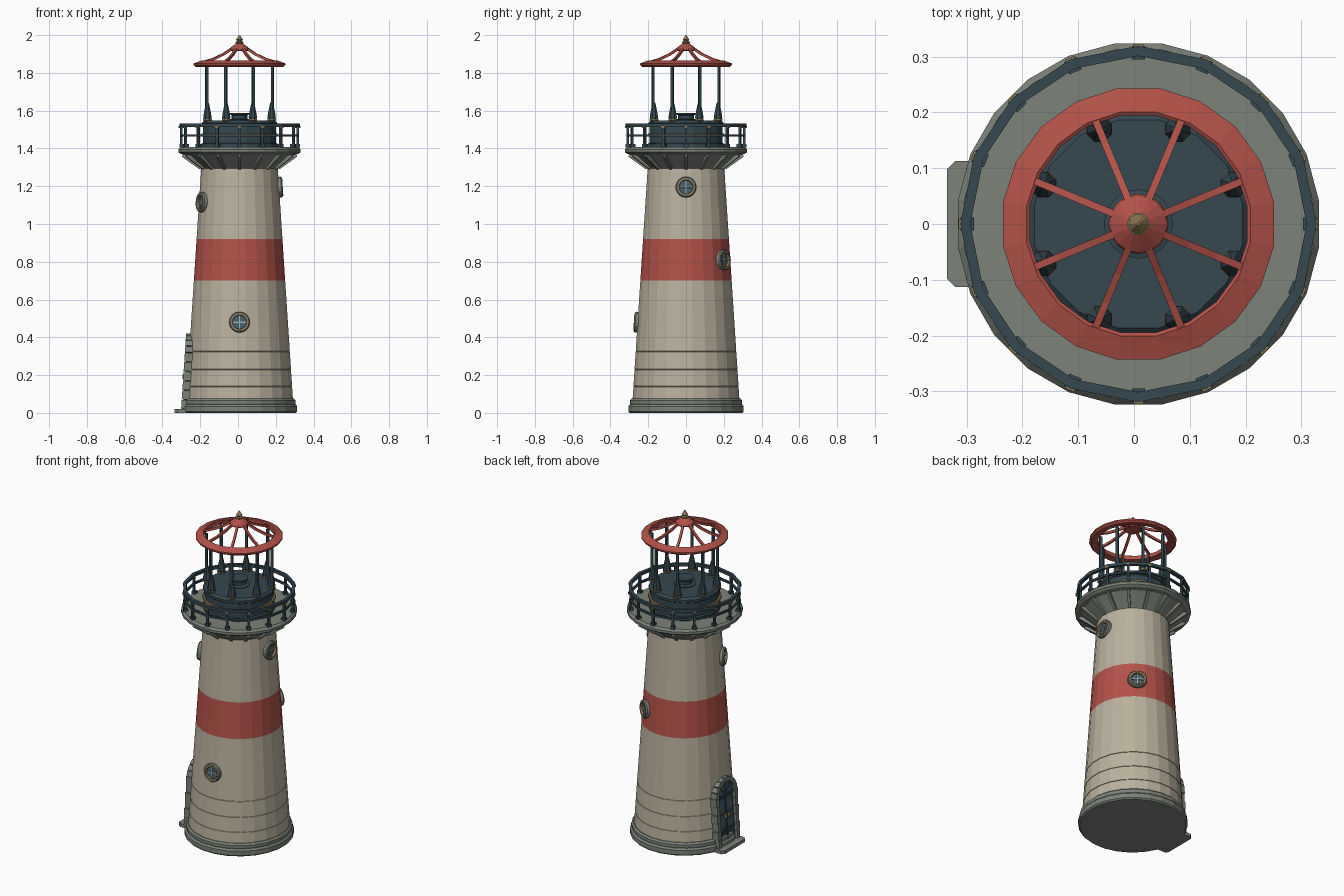
import bpy, bmesh
from math import sin, cos, pi, radians, atan2
from mathutils import Matrix, Vector

if "Cube" in bpy.data.objects:
    bpy.data.objects.remove(bpy.data.objects["Cube"])

CENTRE = Matrix.Translation((0.008, 0, 0))


def material(name, *rgb):
    m = bpy.data.materials.new(name)
    m.use_nodes = True
    m.diffuse_color = (*rgb, 1)
    m.node_tree.nodes["Principled BSDF"].inputs["Base Color"].default_value = (*rgb, 1)
    return m


CREAM = material("cream plaster", 0.49, 0.44, 0.34)
RED = material("brick red", 0.45, 0.085, 0.065)
STONE = material("grey stone", 0.20, 0.225, 0.19)
IRON = material("dark teal iron", 0.035, 0.065, 0.08)
BRASS = material("dull brass", 0.27, 0.19, 0.09)
GLASS = material("blue glass", 0.06, 0.12, 0.15)
BAR = material("pale bars", 0.32, 0.42, 0.44)


def finish(name, bm, mat, matrix=Matrix.Identity(4)):
    bmesh.ops.recalc_face_normals(bm, faces=bm.faces)
    bm.transform(CENTRE @ matrix)
    mesh = bpy.data.meshes.new(name)
    bm.to_mesh(mesh)
    bm.free()
    mesh.materials.append(mat)
    ob = bpy.data.objects.new(name, mesh)
    bpy.context.collection.objects.link(ob)
    return ob


def lathe(name, profile, n, mat, turn=0.0, closed=False, matrix=Matrix.Identity(4)):
    """Spin (radius, height) points into an n-sided solid or ring."""
    bm = bmesh.new()
    rings = []
    for r, z in profile:
        rings.append([bm.verts.new((r * cos(turn + 2 * pi * i / n), r * sin(turn + 2 * pi * i / n), z))
                      for i in range(n)])
    pairs = list(zip(rings, rings[1:]))
    if closed:
        pairs.append((rings[-1], rings[0]))
    else:
        bm.faces.new(rings[0])
        bm.faces.new(rings[-1])
    for a, b in pairs:
        for i in range(n):
            j = (i + 1) % n
            bm.faces.new((a[i], a[j], b[j], b[i]))
    return finish(name, bm, mat, matrix)


def add_box(bm, size, at, rot=Matrix.Identity(4)):
    bmesh.ops.create_cube(bm, size=1, matrix=Matrix.Translation(at) @ rot @ Matrix.Diagonal((*size, 1)))


def add_bar(bm, a, b, width, depth):
    a, b = Vector(a), Vector(b)
    d = b - a
    rot = d.to_track_quat('Z', 'Y').to_matrix().to_4x4()
    add_box(bm, (width, depth, d.length), (a + b) / 2, rot)


def around(build, n, start=0.0):
    """Repeat a part built at +x around the axis."""
    bm = bmesh.new()
    for i in range(n):
        part = bmesh.new()
        build(part)
        part.transform(Matrix.Rotation(start + 2 * pi * i / n, 4, 'Z'))
        tmp = bpy.data.meshes.new("tmp")
        part.to_mesh(tmp)
        part.free()
        bm.from_mesh(tmp)
        bpy.data.meshes.remove(tmp)
    return bm


def tower_r(z):
    return 0.290 - 0.066 * z


# Tower wall with shallow course grooves and a red band
HALF = pi / 24
profile = [(tower_r(0.05), 0.05)]
for z in (0.14, 0.23, 0.325):
    r = tower_r(z)
    profile += [(r, z - 0.002), (r - 0.003, z - 0.001), (r - 0.003, z + 0.001), (r, z + 0.002)]
profile += [(tower_r(z), z) for z in (0.70, 0.92, 1.31)]
tower = lathe("tower_wall", profile, 24, CREAM, HALF)
tower.data.materials.append(RED)
for p in tower.data.polygons:
    if 0.71 < p.center.z < 0.91:
        p.material_index = 1

# Stone plinth
lathe("plinth", [(0.300, 0), (0.308, 0.008), (0.308, 0.035), (0.302, 0.043), (0.298, 0.045),
                 (0.300, 0.052), (0.300, 0.066), (0.290, 0.075)], 24, STONE, HALF)

# Gallery deck with brackets below
lathe("gallery_deck", [(0.20, 1.29), (0.21, 1.30), (0.285, 1.365), (0.312, 1.37), (0.326, 1.38),
                       (0.326, 1.395), (0.315, 1.408)], 24, STONE, HALF)
finish("gallery_brackets", around(lambda b: add_bar(b, (0.205, 0, 1.298), (0.300, 0, 1.366), 0.016, 0.022),
                                  16), STONE)

# Railing
for name, z, h in (("top_rail", 1.522, 0.009), ("middle_rail", 1.468, 0.006)):
    lathe(name, [(0.310 + h, z - h), (0.310 + h, z + h), (0.310 - h, z + h), (0.310 - h, z - h)],
          16, IRON, closed=True)
finish("rail_posts", around(lambda b: add_box(b, (0.013, 0.013, 0.12), (0.309, 0, 1.46)), 16), IRON)
finish("rail_post_feet", around(lambda b: add_box(b, (0.024, 0.024, 0.018), (0.307, 0, 1.414)), 16), IRON)
finish("rail_clips", around(lambda b: add_box(b, (0.008, 0.018, 0.012), (0.318, 0, 1.513)), 16), BRASS)

# Lantern base drum
T16 = pi / 16
lathe("lantern_drum", [(0.205, 1.40), (0.205, 1.425), (0.196, 1.43), (0.196, 1.515), (0.203, 1.52),
                       (0.203, 1.535), (0.190, 1.547)], 16, IRON, T16)
lathe("drum_band", [(0.195, 1.462), (0.206, 1.462), (0.206, 1.48), (0.195, 1.48)], 16, BRASS, T16, True)
lathe("lamp_pedestal", [(0.062, 1.54), (0.062, 1.552), (0.042, 1.557), (0.042, 1.575), (0.050, 1.58),
                        (0.050, 1.588)], 16, IRON)

# Lantern posts with spearhead feet
P8 = pi / 8
finish("lantern_posts", around(lambda b: add_box(b, (0.014, 0.014, 0.30), (0.189, 0, 1.69)), 8, P8), IRON)
for i in range(8):
    spin = Matrix.Rotation(P8 + i * pi / 4, 4, 'Z') @ Matrix.Translation((0.184, 0, 0))
    lathe("post_foot", [(0.020, 1.545), (0.024, 1.565), (0.019, 1.595), (0.010, 1.635), (0.006, 1.645)],
          8, IRON, matrix=spin)
    lathe("post_collar", [(0.022, 1.545), (0.025, 1.548), (0.025, 1.555), (0.020, 1.558)], 8, BRASS, matrix=spin)

# Open roof: ring, curved ribs, cap and finial
lathe("roof_ring", [(0.197, 1.838), (0.235, 1.832), (0.246, 1.842), (0.246, 1.850), (0.203, 1.866),
                    (0.197, 1.862)], 20, RED, pi / 20, True)


def rib(b):
    path = [(0.203, 1.858), (0.150, 1.873), (0.095, 1.897), (0.040, 1.930)]
    for (r0, z0), (r1, z1) in zip(path, path[1:]):
        add_bar(b, (r0, 0, z0), (r1, 0, z1), 0.013, 0.013)


finish("roof_ribs", around(rib, 8, P8), RED)
lathe("roof_cap", [(0.045, 1.915), (0.054, 1.922), (0.050, 1.932), (0.022, 1.953), (0.014, 1.958)], 16, RED)
lathe("finial", [(0.015, 1.953), (0.021, 1.958), (0.021, 1.964), (0.012, 1.968), (0.018, 1.976),
                 (0.012, 1.985), (0.003, 2.0)], 10, BRASS)

# Round windows: local z points out of the wall
TILT = 0.066
for deg, z in ((-90, 0.48), (56, 0.81), (204, 1.115), (0, 1.195)):
    m = (Matrix.Rotation(radians(deg), 4, 'Z') @ Matrix.Translation((tower_r(z), 0, z))
         @ Matrix.Rotation(pi / 2 - TILT, 4, 'Y'))
    lathe("window_surround", [(0.040, -0.02), (0.055, -0.02), (0.055, 0.010), (0.050, 0.016), (0.043, 0.016)],
          16, STONE, closed=True, matrix=m)
    lathe("window_ring", [(0.034, -0.01), (0.045, -0.01), (0.045, 0.018), (0.037, 0.018)],
          16, BRASS, closed=True, matrix=m)
    lathe("window_glass", [(0.038, -0.01), (0.038, 0.004)], 16, GLASS, matrix=m)
    bm = bmesh.new()
    add_box(bm, (0.074, 0.007, 0.008), (0, 0, 0.006))
    add_box(bm, (0.007, 0.074, 0.008), (0, 0, 0.006))
    finish("window_bars", bm, BAR, m)

# Doorway: local x points out of the wall, leaning with it
DOOR = (Matrix.Rotation(pi, 4, 'Z') @ Matrix.Translation((tower_r(0), 0, 0)) @ Matrix.Rotation(-TILT, 4, 'Y'))
SPRING = 0.32


def arch_plate(name, half, bottom, spring, x0, x1, mat):
    bm = bmesh.new()
    pts = [(-half, bottom), (half, bottom)]
    pts += [(half * cos(pi * i / 12), spring + half * sin(pi * i / 12)) for i in range(13)]
    face = bm.faces.new([bm.verts.new((x0, y, z)) for y, z in pts])
    out = bmesh.ops.extrude_face_region(bm, geom=[face])["geom"]
    bmesh.ops.translate(bm, vec=(x1 - x0, 0, 0), verts=[v for v in out if isinstance(v, bmesh.types.BMVert)])
    finish(name, bm, mat, DOOR)


arch_plate("door_leaf", 0.078, 0.02, SPRING, -0.03, 0.004, IRON)

bm = bmesh.new()
for side in (-1, 1):
    for i in range(6):
        wide = 0.030 if i % 2 else 0.025
        add_box(bm, (0.065, wide, 0.047), (-0.012, side * (0.075 + wide / 2), 0.045 + i * 0.05))
for i in range(9):
    a = pi * (i + 0.5) / 9
    add_box(bm, (0.065, 0.026, 0.031), (-0.012, 0.088 * cos(a), SPRING + 0.088 * sin(a)),
            Matrix.Rotation(a, 4, 'X'))
finish("door_surround", bm, STONE, DOOR)

# Door panes, bars and handle
bm = bmesh.new()
for side in (-1, 1):
    for z in (0.16, 0.255):
        add_box(bm, (0.004, 0.05, 0.08), (0.005, side * 0.034, z))
finish("door_panes", bm, GLASS, DOOR)
arch_plate("door_fanlight", 0.062, SPRING - 0.005, SPRING, 0.003, 0.007, GLASS)
bm = bmesh.new()
for i in range(1, 4):
    a = pi * i / 4
    add_bar(bm, (0.008, 0, SPRING), (0.008, 0.066 * cos(a), SPRING + 0.066 * sin(a)), 0.006, 0.006)
add_box(bm, (0.010, 0.15, 0.012), (0.006, 0, SPRING - 0.008))
add_box(bm, (0.010, 0.008, 0.29), (0.006, 0, 0.165))
add_box(bm, (0.010, 0.14, 0.012), (0.006, 0, 0.105))
finish("door_bars", bm, IRON, DOOR)
bm = bmesh.new()
for side in (-1, 1):
    add_box(bm, (0.022, 0.008, 0.022), (0.014, side * 0.014, 0.19))
finish("door_handles", bm, BRASS, DOOR)

# Doorstep with clipped corners
bm = bmesh.new()
step = [(0.20, 0.113), (0.328, 0.113), (0.343, 0.098)]
pts = step + [(x, -y) for x, y in reversed(step)]
face = bm.faces.new([bm.verts.new((-x, y, 0)) for x, y in pts])
out = bmesh.ops.extrude_face_region(bm, geom=[face])["geom"]
bmesh.ops.translate(bm, vec=(0, 0, 0.02), verts=[v for v in out if isinstance(v, bmesh.types.BMVert)])
finish("doorstep", bm, STONE)
